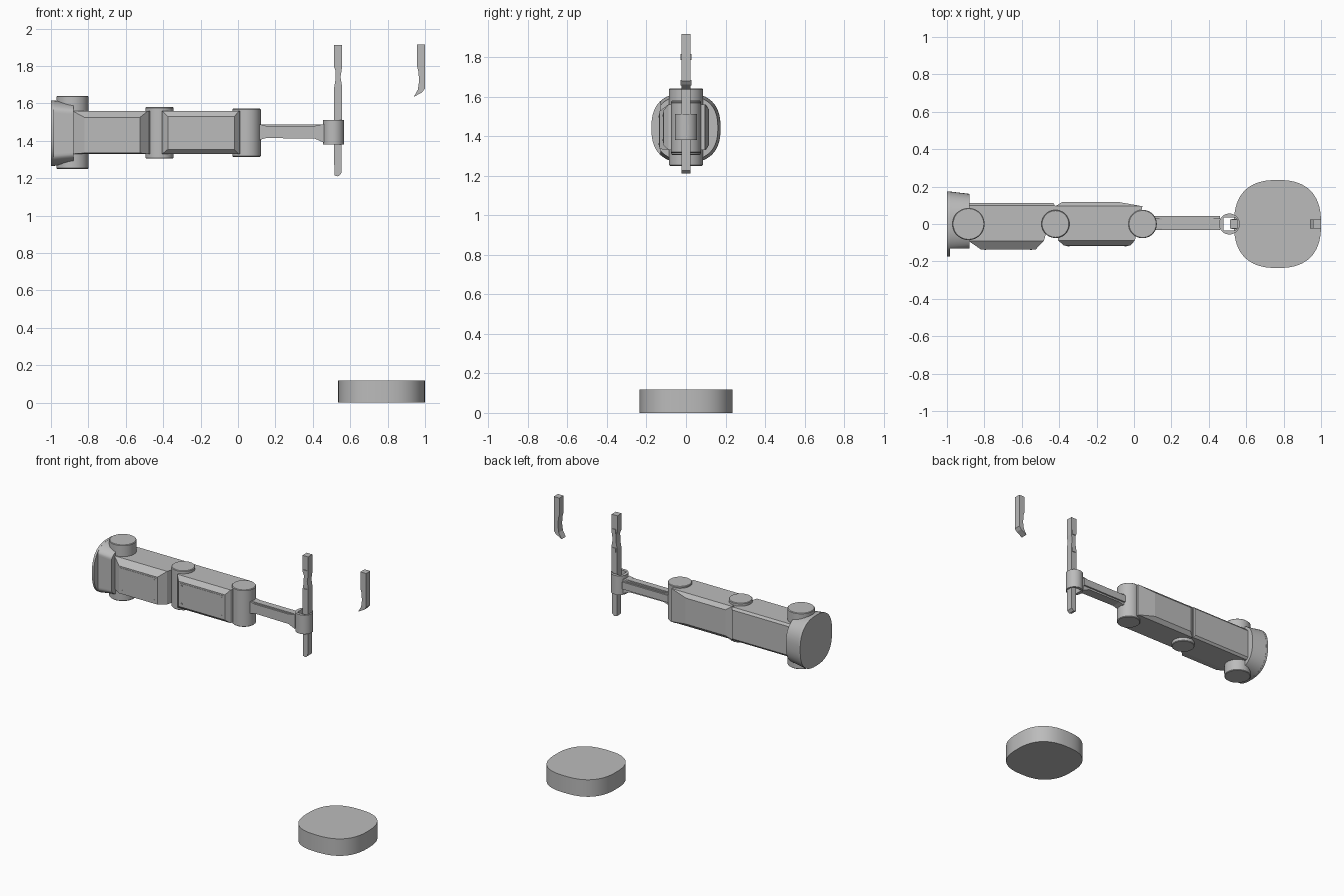
import bpy, bmesh, math

if "Cube" in bpy.data.objects:
    bpy.data.objects.remove(bpy.data.objects["Cube"])

grey = bpy.data.materials.new("plain_grey")
grey.diffuse_color = (0.5, 0.5, 0.5, 1)
grey.use_nodes = True
grey.node_tree.nodes["Principled BSDF"].inputs["Base Color"].default_value = grey.diffuse_color


def finish(name, bm, smooth=False):
    bmesh.ops.recalc_face_normals(bm, faces=bm.faces)
    me = bpy.data.meshes.new(name)
    bm.to_mesh(me)
    bm.free()
    ob = bpy.data.objects.new(name, me)
    bpy.context.collection.objects.link(ob)
    me.materials.append(grey)
    if smooth:
        bpy.ops.object.select_all(action='DESELECT')
        ob.select_set(True)
        bpy.context.view_layer.objects.active = ob
        bpy.ops.object.shade_smooth_by_angle(angle=math.radians(30))
    return ob


def loft(name, rings, smooth=False):
    """Join rings of equal point count and cap both ends."""
    bm = bmesh.new()
    rows = [[bm.verts.new(p) for p in r] for r in rings]
    n = len(rows[0])
    for a, b in zip(rows, rows[1:]):
        for i in range(n):
            j = (i + 1) % n
            bm.faces.new((a[i], a[j], b[j], b[i]))
    bm.faces.new(rows[0])
    bm.faces.new(rows[-1])
    return finish(name, bm, smooth)


def cylinder(name, x, r, z0, z1, y=0.0):
    c = 0.004  # fine edge chamfer
    rings = []
    for rad, z in ((r - c, z0), (r, z0 + c), (r, z1 - c), (r - c, z1)):
        rings.append([(x + rad * math.cos(t * math.tau / 48), y + rad * math.sin(t * math.tau / 48), z)
                      for t in range(48)])
    return loft(name, rings, True)


def housing(name, layers):
    """Rectangles in XZ stacked along y: (y, x0, x1, z0, z1)."""
    return loft(name, [[(a, y, c), (b, y, c), (b, y, d), (a, y, d)] for y, a, b, c, d in layers])


def strip(name, prof, h):
    """XZ outline extruded to +-h in y."""
    return loft(name, [[(x, y, z) for x, z in prof] for y in (-h, h)])


def box(name, x0, x1, y0, y1, z0, z1):
    return housing(name, [(y0, x0, x1, z0, z1), (y1, x0, x1, z0, z1)])


def squircle(a, b, p, n=64):
    pts = []
    for i in range(n):
        c, s = math.cos(i * math.tau / n), math.sin(i * math.tau / n)
        pts.append((a * math.copysign(abs(c) ** (2 / p), c), b * math.copysign(abs(s) ** (2 / p), s)))
    return pts


# Detached base puck
puck = squircle(0.2325, 0.235, 2.5)
loft("base_puck", [[(0.7675 + u, v, z) for u, v in puck] for z in (0, 0.118)], True)

# Shoulder mount: thin full backplate and a block with a flat front
plate = squircle(0.175, 0.176, 2.5)
loft("mount_backplate", [[(x, u, 1.441 + v) for u, v in plate] for x in (-1.0, -0.985)], True)
loft("mount_block", [[(x, max(u * k, -0.13), 1.441 + v * k) for u, v in plate]
                     for x, k in ((-0.986, 0.995), (-0.88, 0.92))], True)

# Joint drums
cylinder("shoulder_drum", -0.885, 0.086, 1.25, 1.64)
cylinder("elbow_drum", -0.42, 0.075, 1.305, 1.58)
cylinder("wrist_drum", 0.046, 0.076, 1.315, 1.572)

# Arm housings
housing("upper_arm", [(-0.135, -0.82, -0.525, 1.335, 1.525), (-0.09, -0.885, -0.482, 1.33, 1.56),
                      (0.10, -0.885, -0.425, 1.33, 1.56), (0.112, -0.88, -0.43, 1.345, 1.545)])
box("upper_arm_core", -0.5, -0.42, -0.045, 0.1, 1.335, 1.555)
housing("forearm", [(-0.115, -0.375, -0.02, 1.355, 1.53), (-0.088, -0.405, 0.005, 1.33, 1.56),
                    (0.095, -0.42, 0.045, 1.33, 1.56), (0.117, -0.385, -0.08, 1.355, 1.535)])

# Front cover plates with corner screws
for part, x0, x1, y, z0, z1 in (("upper_arm", -0.81, -0.535, -0.135, 1.345, 1.515),
                                ("forearm", -0.365, -0.03, -0.115, 1.365, 1.52)):
    box(part + "_cover", x0, x1, y - 0.002, y, z0, z1)
    for i, (x, z) in enumerate(((x0, z0), (x0, z1), (x1, z0), (x1, z1))):
        dx = 0.015 if x == x0 else -0.015
        dz = 0.015 if z == z0 else -0.015
        ring = [(0.005 * math.cos(k * math.tau / 8), 0.005 * math.sin(k * math.tau / 8)) for k in range(8)]
        loft(f"{part}_screw_{i + 1}", [[(x + dx + u, yy, z + dz + v) for u, v in ring]
                                       for yy in (y - 0.004, y)])

# Slim wrist link, flared at both ends, with a raised rib
hand = [(0.10, 1.40), (0.15, 1.415), (0.41, 1.412), (0.46, 1.39),
        (0.46, 1.49), (0.41, 1.48), (0.15, 1.48), (0.10, 1.492)]
strip("wrist_link", hand, 0.033)
box("wrist_link_rail", 0.10, 0.47, -0.022, 0.022, 1.43, 1.488)
box("wrist_link_back", 0.10, 0.46, 0.03, 0.044, 1.425, 1.475)

# Gripper collar: round drum with a square slot open through its height
bm = bmesh.new()
N = 40
grid = []
for z in (1.38, 1.512):
    outer, inner = [], []
    for i in range(N):
        t = (i + 0.5) * math.tau / N
        c, s = math.cos(t), math.sin(t)
        m = 0.034 / max(abs(c), abs(s))
        outer.append(bm.verts.new((0.51 + 0.056 * c, 0.056 * s, z)))
        inner.append(bm.verts.new((0.512 + m * c, m * s, z)))
    grid.append((outer, inner))
(o0, i0), (o1, i1) = grid
for i in range(N):
    j = (i + 1) % N
    for a, b in ((o0, o1), (o1, i1), (i1, i0), (i0, o0)):
        bm.faces.new((a[i], a[j], b[j], b[i]))
finish("gripper_collar", bm, True)
box("collar_catch", 0.55, 0.565, -0.012, 0.012, 1.43, 1.46)

# Fingers
strip("long_finger", [(0.515, 1.215), (0.535, 1.21), (0.552, 1.225), (0.555, 1.5), (0.555, 1.7),
                      (0.548, 1.74), (0.555, 1.785), (0.555, 1.912), (0.512, 1.912), (0.512, 1.80),
                      (0.522, 1.775), (0.52, 1.72), (0.513, 1.68), (0.513, 1.5)], 0.023)
strip("loose_finger", [(0.957, 1.916), (1.0, 1.916), (1.0, 1.68), (0.985, 1.66), (0.94, 1.635),
                       (0.962, 1.675), (0.968, 1.72), (0.965, 1.77), (0.957, 1.80)], 0.023)
for i, z in enumerate((1.67, 1.80)):
    box(f"finger_knuckle_{i + 1}", 0.522, 0.548, -0.028, 0.028, z - 0.015, z + 0.015)
